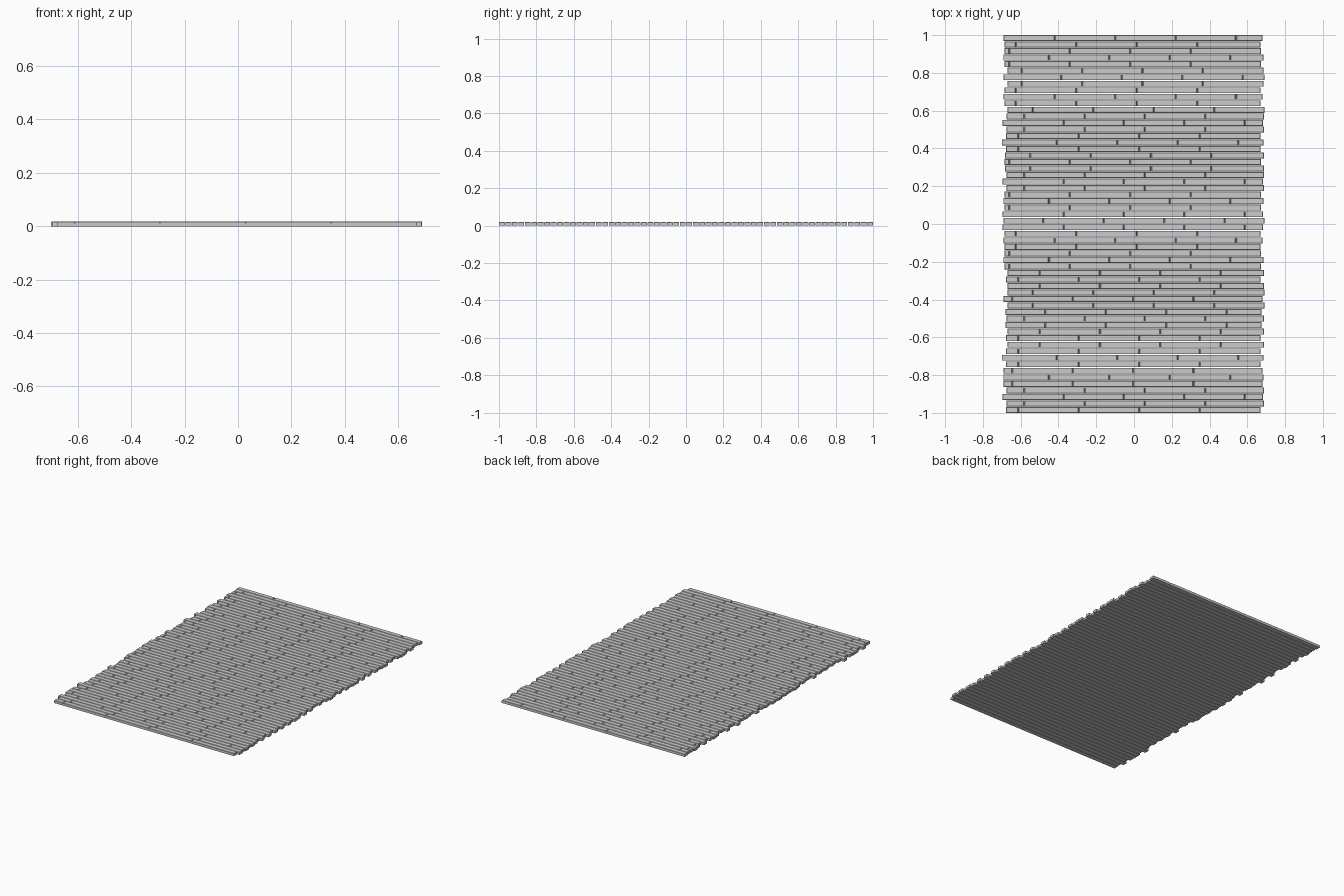
import bpy, bmesh

if "Cube" in bpy.data.objects:
    bpy.data.objects.remove(bpy.data.objects["Cube"])

H = 0.018                     # slat thickness
W = 0.0312                    # slat width
C = 0.0015                    # chamfer on the long top edges
ROWS = "abcdcefebabghihjkjlclhihcdcimibabcdcnjngogphpnjnjkjodohihj"
PITCH = (2 - W) / (len(ROWS) - 1)
SPACING = 0.32                # distance between butt joints

# stagger patterns: joint offset, left end, right end
PATTERNS = {
    "a": (-.10, -.69, .68), "b": (.015, -.685, .67), "c": (-.02, -.685, .672),
    "d": (-.13, -.692, .685), "e": (.045, -.67, .685), "f": (-.065, -.69, .69),
    "g": (.105, -.67, .69), "h": (.058, -.675, .688), "i": (-.053, -.695, .682),
    "j": (.028, -.678, .67), "k": (-.088, -.70, .685), "l": (.09, -.682, .688),
    "m": (.16, -.69, .69), "n": (.14, -.67, .687), "o": (-.005, -.69, .68),
    "p": (.17, -.68, .675),
}


def section(bm, x, y, top):
    """Cross-section of a slat with two chamfered top edges."""
    h = W / 2
    pts = [(-h, 0), (h, 0), (h, top - C), (h - C, top), (C - h, top), (-h, top - C)]
    return [bm.verts.new((x, y + a, z)) for a, z in pts]


def slat(name, y, offset, left, right):
    # stations along the slat: eased ends and a V-groove at each joint
    stations = [(left, H - .002), (left + .002, H)]
    for k in range(-3, 4):
        x = offset + k * SPACING
        if left + .02 < x < .60:
            stations += [(x - .004, H), (x, H - .006), (x + .004, H)]
    stations += [(right - .002, H), (right, H - .002)]
    bm = bmesh.new()
    rings = [section(bm, x, y, top) for x, top in stations]
    for r, s in zip(rings, rings[1:]):
        for i in range(6):
            j = (i + 1) % 6
            bm.faces.new((r[i], r[j], s[j], s[i]))
    bm.faces.new(rings[0])
    bm.faces.new(rings[-1])
    bmesh.ops.recalc_face_normals(bm, faces=bm.faces)
    mesh = bpy.data.meshes.new(name)
    bm.to_mesh(mesh)
    bm.free()
    bpy.context.collection.objects.link(bpy.data.objects.new(name, mesh))


# rows of floor slats from back to front
for n, key in enumerate(ROWS):
    slat(f"floor_slat_{n + 1:02d}", 1 - W / 2 - n * PITCH, *PATTERNS[key])
